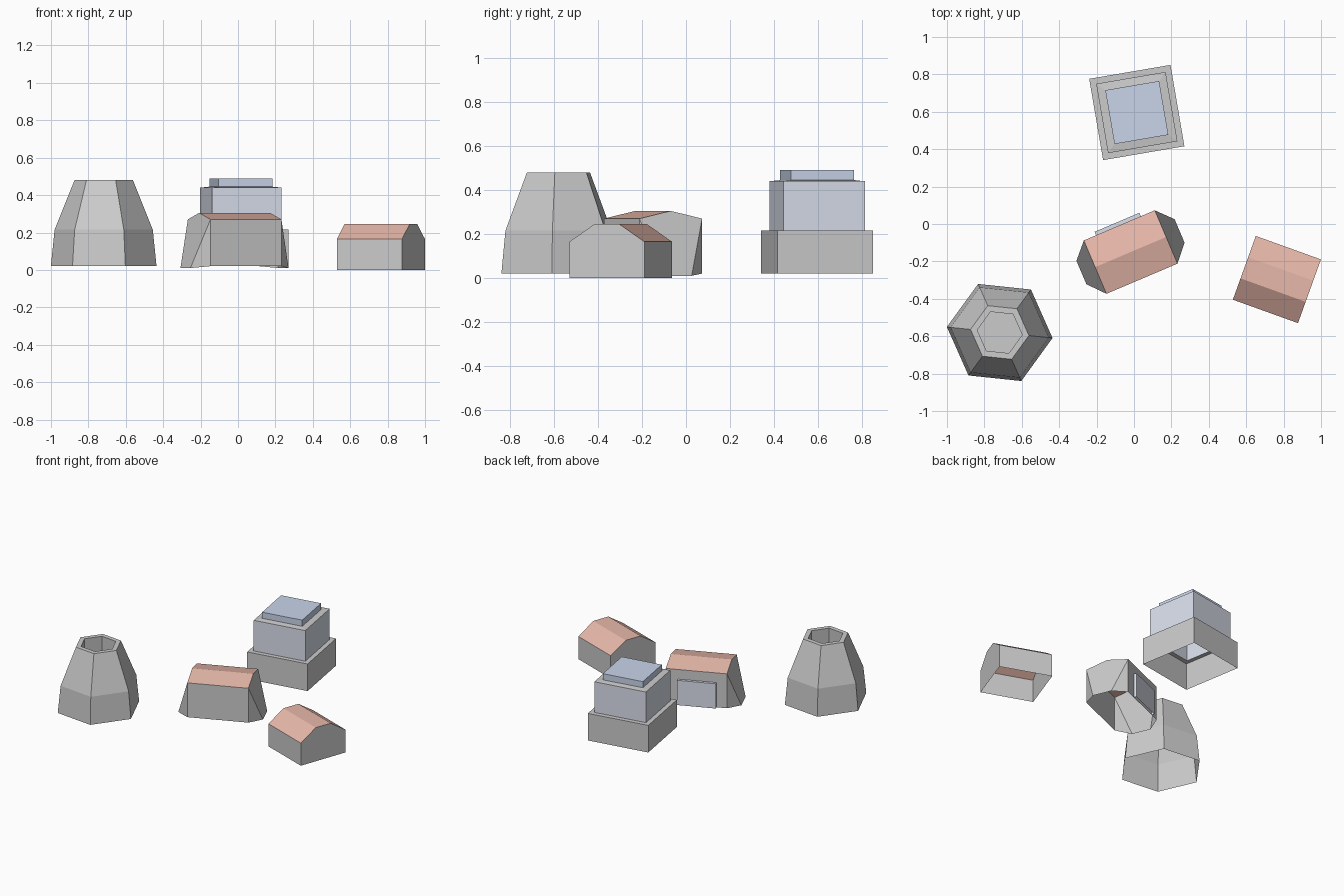
import bpy
from math import cos, sin, pi, radians, sqrt

if "Cube" in bpy.data.objects:
    bpy.data.objects.remove(bpy.data.objects["Cube"])


def material(name, rgb):
    m = bpy.data.materials.new(name)
    m.diffuse_color = (*rgb, 1)
    m.use_nodes = True
    m.node_tree.nodes["Principled BSDF"].inputs["Base Color"].default_value = m.diffuse_color
    return m


RED = material("roof_red", (0.80, 0.48, 0.40))
BLUE = material("roof_blue", (0.58, 0.66, 0.82))
PALE = material("pale_blue", (0.70, 0.74, 0.83))


def build(name, verts, faces, loc, angle, mats=(), red_faces=()):
    mesh = bpy.data.meshes.new(name)
    mesh.from_pydata(verts, [], faces)
    for m in mats:
        mesh.materials.append(m)
    for i in red_faces:
        mesh.polygons[i].material_index = 1
    ob = bpy.data.objects.new(name, mesh)
    ob.location = (loc[0], loc[1], 0)
    ob.rotation_euler.z = radians(angle)
    bpy.context.collection.objects.link(ob)
    return ob


def loft(name, sides, rings, loc, angle, cap=False, mats=()):
    """Open-bottomed shell through regular polygons given as (radius, z)."""
    start = pi / 4 if sides == 4 else 0
    verts = [(r * cos(start + 2 * pi * k / sides), r * sin(start + 2 * pi * k / sides), z)
             for r, z in rings for k in range(sides)]
    faces = [(i * sides + k, i * sides + (k + 1) % sides,
              (i + 1) * sides + (k + 1) % sides, (i + 1) * sides + k)
             for i in range(len(rings) - 1) for k in range(sides)]
    if cap:
        faces.append(tuple(range(len(verts) - sides, len(verts))))
    return build(name, verts, faces, loc, angle, mats)


# Six-sided cooling tower with a thick rim and a recessed throat
loft("cooling_tower", 6, [(0.284, 0.02), (0.264, 0.215), (0.157, 0.48),
                          (0.121, 0.48), (0.121, 0.34)], (-0.718, -0.58), -6, cap=True)

# Stepped square block: base, middle tier, ledge and roof slab
h = sqrt(0.5)
spot = (0.015, 0.596)
loft("block_base", 4, [(0.441 * h, 0.02), (0.441 * h, 0.217), (0.376 * h, 0.217)], spot, 9.7)
loft("block_tier", 4, [(0.376 * h, 0.215), (0.376 * h, 0.44)], spot, 9.7, mats=[PALE])
loft("block_ledge", 4, [(0.376 * h, 0.44), (0.292 * h, 0.445)], spot, 9.7)
loft("block_roof_slab", 4, [(0.292 * h, 0.445), (0.292 * h, 0.49)], spot, 9.7,
     cap=True, mats=[BLUE])

# Gabled hall with ends that splay out to a narrower foot
spot, turn = (-0.018, -0.15), 23
verts = []
for s in (-1, 1):
    verts += [(s * 0.206, -0.155, 0.02), (s * 0.206, -0.155, 0.27), (s * 0.206, 0, 0.305),
              (s * 0.206, 0.155, 0.27), (s * 0.206, 0.155, 0.02),
              (s * 0.285, 0.07, 0.01), (s * 0.285, -0.066, 0.01)]
faces = [(1, 8, 9, 2), (2, 9, 10, 3), (0, 7, 8, 1), (3, 10, 11, 4),
         (1, 2, 3, 5, 6), (0, 1, 6), (3, 4, 5),
         (8, 13, 12, 10, 9), (7, 13, 8), (10, 12, 11)]
grey = material("wall_grey", (0.62, 0.62, 0.62))
build("gabled_hall", verts, faces, spot, turn, [grey, RED], (0, 1))

# Wide shallow door panel on the back of the hall
x0, x1, y0, y1, z0, z1 = -0.135, 0.125, 0.155, 0.175, 0.02, 0.20
build("hall_door", [(x, y, z) for x in (x0, x1) for y in (y0, y1) for z in (z0, z1)],
      [(2, 6, 7, 3), (0, 2, 3, 1), (6, 4, 5, 7), (1, 3, 7, 5)], spot, turn, [PALE])

# Small house with a three-plane roof
profile = [(-0.181, 0), (-0.181, 0.165), (-0.06, 0.245), (0.06, 0.245), (0.181, 0.165), (0.181, 0)]
verts = [(s * 0.185, y, z) for s in (-1, 1) for y, z in profile]
faces = [(i, i + 6, i + 7, i + 1) for i in range(5)] + [(0, 1, 2, 3, 4, 5), (11, 10, 9, 8, 7, 6)]
build("small_house", verts, faces, (0.764, -0.297), -19.8, [grey, RED], (1, 2, 3))
